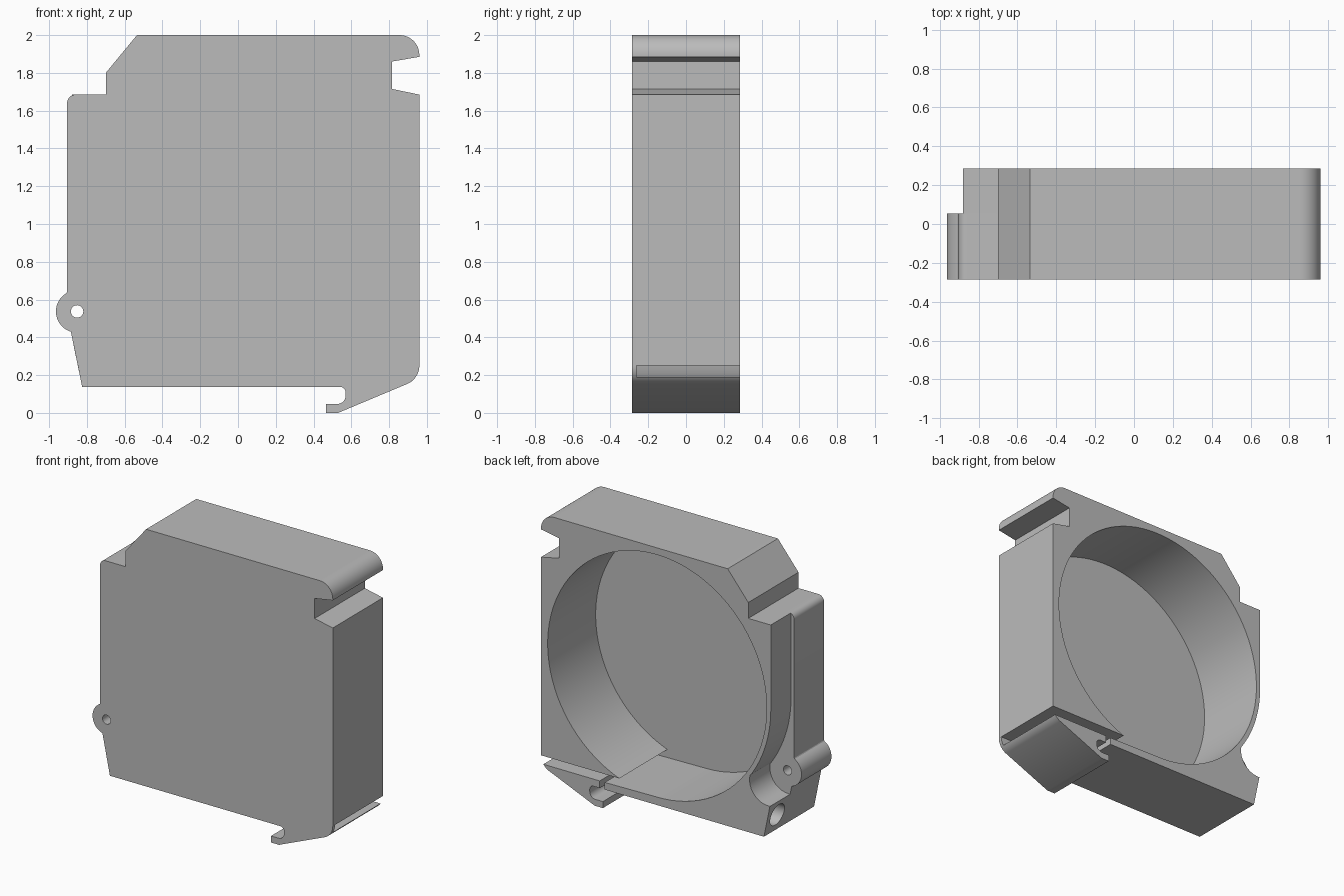
import bpy, bmesh, math

cube = bpy.data.objects.get("Cube")
if cube:
    bpy.data.objects.remove(cube, do_unlink=True)

FRONT, FLOOR, STEP, BACK = -0.287, -0.262, 0.055, 0.287   # depth layers
CX, CZ, R = 0.03, 1.073, 0.877                            # round cavity

grey = bpy.data.materials.new("housing grey")
grey.use_nodes = True
colour = (0.5, 0.5, 0.5, 1)
grey.diffuse_color = colour
grey.node_tree.nodes["Principled BSDF"].inputs["Base Color"].default_value = colour


def arc(cx, cz, r, start, end, steps=12):
    """Points on an arc in the x-z plane, angles in degrees."""
    angles = [math.radians(start + (end - start) * i / steps) for i in range(steps + 1)]
    return [(cx + r * math.cos(a), cz + r * math.sin(a)) for a in angles]


def ring(bm, points):
    """Closed loop of vertices and edges."""
    verts = [bm.verts.new(p) for p in points]
    edges = [bm.edges.new((a, b)) for a, b in zip(verts, verts[1:] + verts[:1])]
    return verts, edges


def wall(bm, a, b):
    """Quads between two loops of equal length."""
    for i in range(len(a)):
        bm.faces.new((a[i - 1], a[i], b[i], b[i - 1]))


def prism(loops, y0, y1):
    """Solid from an x-z outline, followed by any hole outlines."""
    bm = bmesh.new()
    caps = ([], [])
    for loop in loops:
        ends = []
        for cap, y in zip(caps, (y0, y1)):
            verts, edges = ring(bm, [(x, y, z) for x, z in loop])
            ends.append(verts)
            cap.extend(edges)
        wall(bm, *ends)
    for cap in caps:
        bmesh.ops.triangle_fill(bm, edges=cap, use_beauty=True, normal=(0, 1, 0))
    return bm


def finish(name, bm):
    """Turn the mesh into an object with smooth curves and sharp edges."""
    bmesh.ops.recalc_face_normals(bm, faces=bm.faces[:])
    mesh = bpy.data.meshes.new(name)
    bm.to_mesh(mesh)
    bm.free()
    mesh.materials.append(grey)
    obj = bpy.data.objects.new(name, mesh)
    bpy.context.collection.objects.link(obj)
    bpy.ops.object.select_all(action="DESELECT")
    obj.select_set(True)
    bpy.context.view_layer.objects.active = obj
    bpy.ops.object.shade_smooth_by_angle(angle=math.radians(25))


# Outline pieces, clockwise from the upper left
top = [(-0.70, 1.685), (-0.70, 1.80), (-0.535, 2.0)]
top += arc(0.855, 1.895, 0.105, 90, 0)
top += [(0.96, 1.885), (0.815, 1.86), (0.815, 1.715), (0.96, 1.685)]

hook = [(0.53, 0.0), (0.465, 0.0), (0.465, 0.047)]
hook += arc(0.525, 0.092, 0.045, -90, 0, 8)
hook += arc(0.54, 0.108, 0.03, 0, 90, 6)

left = [(-0.825, 0.138)]
left += arc(-0.852, 0.537, 0.112, 253, 120, 20)
left += [(-0.905, 0.64)] + arc(-0.86, 1.64, 0.045, 180, 90, 8)

# Rear left edge steps in along the cavity wall and clears the lug
rear_left = [(-0.825, 0.138), (-0.873, 0.37)]
rear_left += arc(-0.86, 0.52, 0.15, -90, 12, 14)
rear_left += arc(CX, CZ, 0.91, 214, 180, 16) + [(-0.88, 1.685)]

# Cavity edge, entered from the arm slot and left along the bottom strip
slot_angle = math.degrees(math.asin((0.25 - CZ) / R))
inner = [(0.96, 0.25)] + arc(CX, CZ, R, slot_angle, 270, 90)
inner += [(0.45, 0.19), (0.45, 0.138)]

lug_hole = arc(-0.852, 0.537, 0.033, 0, 345, 23)

# Thin front wall
front = top + arc(0.855, 0.25, 0.105, 0, -68) + hook + left
finish("front_wall", prism([front, lug_hole], FRONT, FLOOR))

# Front half of the rim, with the lug
finish("front_rim", prism([top + inner + left, lug_hole], FLOOR, STEP))

# Spring arm with the rail hook
arm = arc(0.855, 0.25, 0.105, -34.8, -68) + hook + [(0.49, 0.138), (0.49, 0.19)]
finish("hook_arm", prism([arm], FLOOR, BACK))

# Rear half of the rim
rear = prism([top + inner + rear_left], STEP, BACK)

# Blind round hole in the slanted side of the lower corner
rear.normal_update()
for face in rear.faces:
    c = face.calc_center_median()
    if c.x < -0.8 and 0.2 < c.z < 0.3 and abs(face.normal.y) < 0.1:
        side = face
border, normal = list(side.edges), side.normal.copy()
bmesh.ops.delete(rear, geom=[side], context="FACES_ONLY")
circle = arc(0.17, 0.26, 0.08, 0, 345, 23)
slant = (0.873 - 0.825) / (0.37 - 0.138)
mouth, mouth_edges = ring(rear, [(-0.825 - slant * (z - 0.138), y, z) for y, z in circle])
end, end_edges = ring(rear, [(-0.6, y, z) for y, z in circle])
wall(rear, mouth, end)
rear.faces.new(end)
bmesh.ops.triangle_fill(rear, edges=border + mouth_edges, use_beauty=True, normal=normal)
finish("rear_rim", rear)
